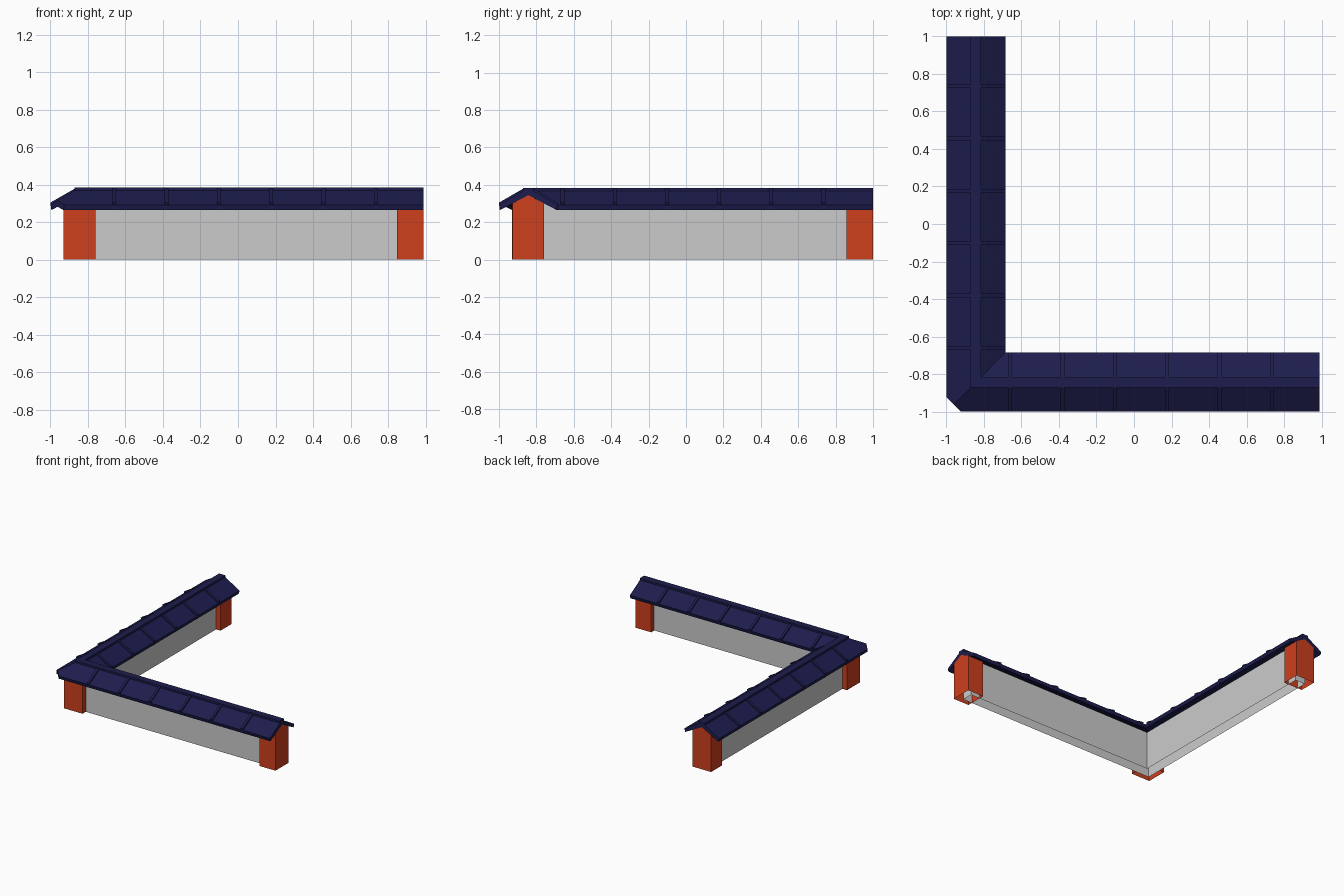
import bpy, bmesh
from mathutils import Vector

if "Cube" in bpy.data.objects:
    bpy.data.objects.remove(bpy.data.objects["Cube"])

C = -0.843                    # centre line of both wall legs
END = {"x": 0.99, "y": 1.0}   # free ends of the legs


def material(name, rgb):
    m = bpy.data.materials.new(name)
    m.diffuse_color = (*rgb, 1)
    m.use_nodes = True
    m.node_tree.nodes["Principled BSDF"].inputs["Base Color"].default_value = m.diffuse_color
    return m


RED = material("red_paint", (0.62, 0.05, 0.012))
BLUE = material("blue_tile", (0.012, 0.012, 0.075))


def finish(bm, name, mat=None):
    bmesh.ops.recalc_face_normals(bm, faces=bm.faces)
    me = bpy.data.meshes.new(name)
    bm.to_mesh(me)
    bm.free()
    if mat:
        me.materials.append(mat)
    ob = bpy.data.objects.new(name, me)
    bpy.context.collection.objects.link(ob)
    return ob


def loft(bm, rings, closed=True, caps=True):
    # skin a list of matching cross-sections
    vs = [[bm.verts.new(p) for p in r] for r in rings]
    n = len(vs[0])
    for a, b in zip(vs, vs[1:]):
        for i in range(n if closed else n - 1):
            j = (i + 1) % n
            bm.faces.new((a[i], a[j], b[j], b[i]))
    if caps:
        bm.faces.new(vs[0])
        bm.faces.new(vs[-1])


def at(leg, d, t, z):
    # d is the outward offset from the centre line, t the place along the leg
    return (t, C - d, z) if leg == "x" else (C - d, t, z)


def mitred(bm, prof, trim=0.0, **kw):
    # sweep a profile round the L with a mitred corner
    loft(bm, [[at("x", d, END["x"] - trim, z) for d, z in prof],
              [(C - d, C - d, z) for d, z in prof],
              [at("y", d, END["y"] - trim, z) for d, z in prof]], **kw)


def prism(bm, leg, prof, a, b, **kw):
    loft(bm, [[at(leg, d, t, z) for d, z in prof] for t in (a, b)], **kw)


# grey wall
bm = bmesh.new()
mitred(bm, [(0.045, 0), (0.045, 0.315), (-0.045, 0.315), (-0.045, 0)],
       trim=0.06, closed=False)
finish(bm, "wall")

# gabled end pillars, open underneath
gable = [(0.085, 0), (0.085, 0.3), (0, 0.345), (-0.085, 0.3), (-0.085, 0)]
for leg in "xy":
    bm = bmesh.new()
    prism(bm, leg, gable, END[leg] - 0.143, END[leg], closed=False)
    finish(bm, f"end_pillar_{leg}", RED)

# corner pillar wrapping the outside of the wall
o, i, w = C - 0.087, C + 0.083, C - 0.045
plan = [(i, w), (i, o), (o, o), (o, i), (w, i)]
bm = bmesh.new()
loft(bm, [[(x, y, z) for x, y in plan] for z in (0, 0.298)],
     closed=False, caps=False)
finish(bm, "corner_pillar", RED)

# roof slab with clipped outer corner
roof = [(0.157, 0.293), (0.028, 0.368), (-0.028, 0.368), (-0.157, 0.293),
        (-0.15, 0.266), (0, 0.345), (0.15, 0.266)]
bm = bmesh.new()
mitred(bm, roof)
cut = bmesh.ops.bisect_plane(
    bm, geom=bm.verts[:] + bm.edges[:] + bm.faces[:],
    plane_co=(-1, -0.925, 0), plane_no=Vector((-1, -1, 0)).normalized(),
    clear_outer=True)
edges = [e for e in cut["geom_cut"] if isinstance(e, bmesh.types.BMEdge)]
bmesh.ops.holes_fill(bm, edges=edges)
finish(bm, "roof", BLUE)

# ridge cap
bm = bmesh.new()
mitred(bm, [(0.028, 0.35), (0.028, 0.384), (-0.028, 0.384), (-0.028, 0.35)])
finish(bm, "ridge_cap", BLUE)

# raised tile joints on both slopes of both legs
joint = [(0.02, 0.36), (0.028, 0.379), (0.157, 0.305), (0.154, 0.268)]
bm = bmesh.new()
for leg in "xy":
    for k in range(6):
        t = -0.66 + 0.279 * k
        for side in (1, -1):
            prism(bm, leg, [(side * d, z) for d, z in joint], t - 0.01, t + 0.01)
finish(bm, "tile_joints", BLUE)
